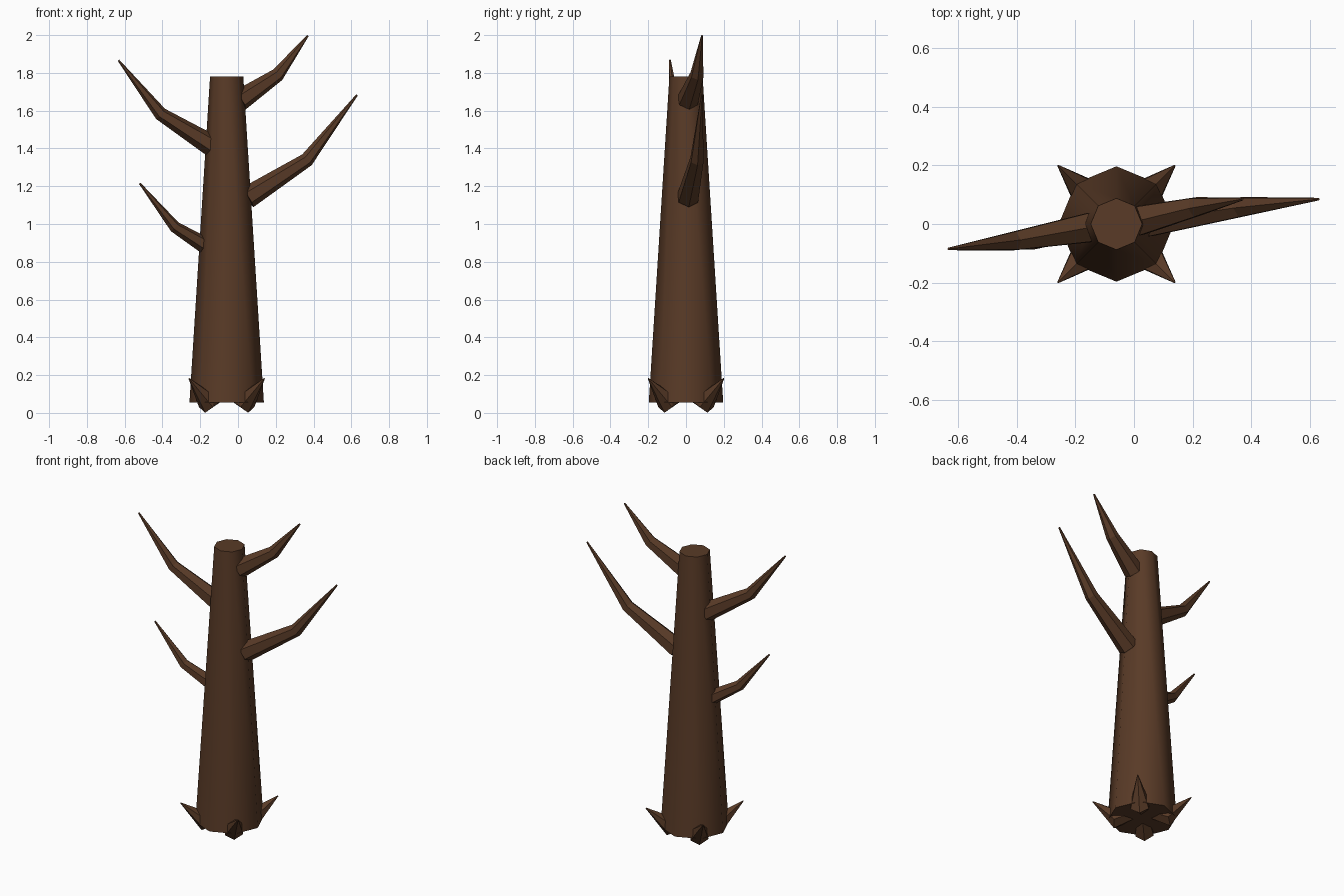
import bpy, bmesh, math
from mathutils import Vector

if "Cube" in bpy.data.objects:
    bpy.data.objects.remove(bpy.data.objects["Cube"])

bark = bpy.data.materials.new("dark_brown_bark")
bark.use_nodes = True
bark.diffuse_color = (0.1, 0.043, 0.02, 1)
bark.node_tree.nodes["Principled BSDF"].inputs["Base Color"].default_value = bark.diffuse_color

TRUNK_X = -0.06


def limb(name, points, radii, sides=6):
    """Faceted tube through the points, one ring per point, capped at both ends."""
    pts = [Vector(p) for p in points]
    bm = bmesh.new()
    rings = []
    for i, p in enumerate(pts):
        back = (p - pts[i - 1]).normalized() if i else Vector()
        ahead = (pts[i + 1] - p).normalized() if i < len(pts) - 1 else Vector()
        along = (back + ahead).normalized()
        side = along.cross(Vector((0, 0, 1))).normalized()
        up = side.cross(along)
        ring = []
        for k in range(sides):
            a = math.tau * k / sides
            ring.append(bm.verts.new(p + radii[i] * (up * math.cos(a) + side * math.sin(a))))
        rings.append(ring)
    for r0, r1 in zip(rings, rings[1:]):
        for k in range(sides):
            n = (k + 1) % sides
            bm.faces.new((r0[k], r0[n], r1[n], r1[k]))
    bm.faces.new(rings[0])
    bm.faces.new(rings[-1])
    bmesh.ops.recalc_face_normals(bm, faces=bm.faces)
    mesh = bpy.data.meshes.new(name)
    bm.to_mesh(mesh)
    bm.free()
    mesh.materials.append(bark)
    obj = bpy.data.objects.new(name, mesh)
    bpy.context.collection.objects.link(obj)
    return obj


# Tapered octagonal trunk, smooth around its sides
bpy.ops.mesh.primitive_cone_add(vertices=8, radius1=0.197, radius2=0.088, depth=1.725,
                                location=(TRUNK_X, 0, 0.9175))
trunk = bpy.context.object
trunk.name = "trunk"
trunk.data.materials.append(bark)
bpy.ops.object.shade_smooth_by_angle(angle=math.radians(60))

# Bent branches: base, elbow and tip as (x, z), with base and elbow radii
branches = {
    "upper_left_branch": ((0.01, 1.655), (0.21, 1.79), (0.37, 1.997), 0.058, 0.037),
    "lower_left_branch": ((0.05, 1.14), (0.365, 1.34), (0.63, 1.683), 0.06, 0.038),
    "upper_right_branch": ((-0.14, 1.415), (-0.41, 1.583), (-0.633, 1.867), 0.058, 0.036),
    "lower_right_branch": ((-0.165, 0.88), (-0.335, 0.985), (-0.52, 1.215), 0.045, 0.031),
}
for name, (base, elbow, tip, r0, r1) in branches.items():
    s = 1 if tip[0] > 0 else -1
    path = [(x, s * y, z) for (x, z), y in zip((base, elbow, tip), (0.01, 0.058, 0.085))]
    limb(name, path, (r0, r1, 0.005))

# Four short upturned roots on the diagonals
for fy, fname in ((-1, "front"), (1, "back")):
    for fx, sname in ((-1, "right"), (1, "left")):
        c = math.sqrt(0.5)
        path = [(TRUNK_X + fx * d * c, fy * d * c, z)
                for d, z in ((0.05, 0.1), (0.15, 0.06), (0.282, 0.182))]
        limb(f"{fname}_{sname}_root", path, (0.04, 0.06, 0.003))
